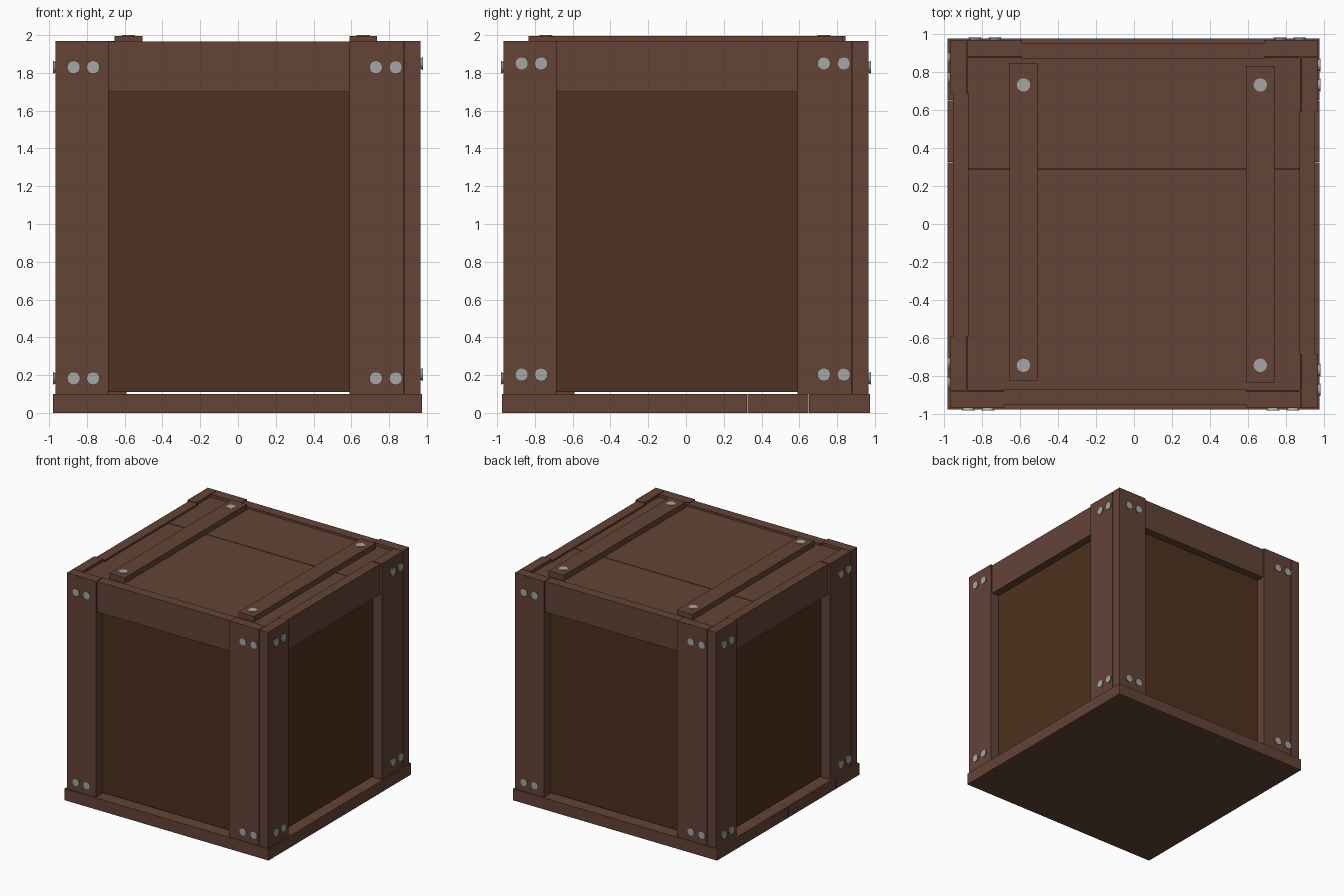
import bpy
from math import pi
from mathutils import Matrix, Vector

if "Cube" in bpy.data.objects:
    bpy.data.objects.remove(bpy.data.objects["Cube"])


def material(name, rgb):
    m = bpy.data.materials.new(name)
    m.diffuse_color = (*rgb, 1)
    m.use_nodes = True
    m.node_tree.nodes["Principled BSDF"].inputs["Base Color"].default_value = m.diffuse_color
    return m


FRAME = material("frame_wood", (0.125, 0.057, 0.037))
PANEL = material("panel_wood", (0.078, 0.031, 0.014))
STEEL = material("steel", (0.38, 0.38, 0.38))


def box(name, lo, hi, mat, turn=Matrix()):
    lo, hi = Vector(lo), Vector(hi)
    bpy.ops.mesh.primitive_cube_add(size=1)
    ob = bpy.context.object
    ob.name = name
    ob.data.transform(turn @ Matrix.Translation((lo + hi) / 2)
                      @ Matrix.Diagonal((*(hi - lo), 1)))
    ob.data.materials.append(mat)
    return ob


def bolt(name, pos, turn=Matrix()):
    # flared head, wide end pointing along local +z
    bpy.ops.mesh.primitive_cone_add(vertices=20, radius1=0.018, radius2=0.035, depth=0.03)
    ob = bpy.context.object
    ob.name = name
    ob.data.transform(turn @ Matrix.Translation(pos))
    ob.data.materials.append(STEEL)
    bpy.ops.object.shade_smooth_by_angle()


# base planks
W = 1.95 / 6
for i in range(6):
    y = -0.975 + i * W
    box("base_plank", (-0.98, y, 0), (0.975, y + W - 0.001, 0.1), FRAME)

# four walls, each overlapping its neighbour's end like a pinwheel
for k, side in enumerate(("front", "right", "back", "left")):
    turn = Matrix.Rotation(k * pi / 2, 4, 'Z')
    box(side + "_outer_post", (-0.965, -0.965, 0.1), (-0.685, -0.88, 1.97), FRAME, turn)
    box(side + "_inner_post", (0.59, -0.965, 0.1), (0.875, -0.88, 1.97), FRAME, turn)
    box(side + "_top_rail", (-0.685, -0.95, 1.70), (0.59, -0.865, 1.965), FRAME, turn)
    box(side + "_panel", (-0.86, -0.882, 0.11), (0.86, -0.86, 1.75), PANEL, turn)
    # bolt heads, a pair at each post end
    lift = 0.02 if side == "right" else 0
    face = turn @ Matrix.Rotation(pi / 2, 4, 'X')
    for x in (-0.87, -0.767, 0.73, 0.835):
        for z in (0.183, 1.83):
            bolt(side + "_bolt", (x, z + lift, 0.965), face)

# lid planks, with one open seam
L = 1.75 / 6
for i in range(6):
    y = -0.875 + i * L
    gap = 0.006 if i == 3 else 0.0
    box("lid_plank", (-0.878, y, 1.88), (0.875, y + L - gap, 1.948), FRAME)

# lid battens and their bolts
for x, y0, y1 in ((-0.58, -0.825, 0.845), (0.663, -0.835, 0.83)):
    box("lid_batten", (x - 0.074, y0, 1.945), (x + 0.074, y1, 1.996), FRAME)
    for y in (-0.742, 0.73):
        bolt("lid_bolt", (x, y, 1.985))
